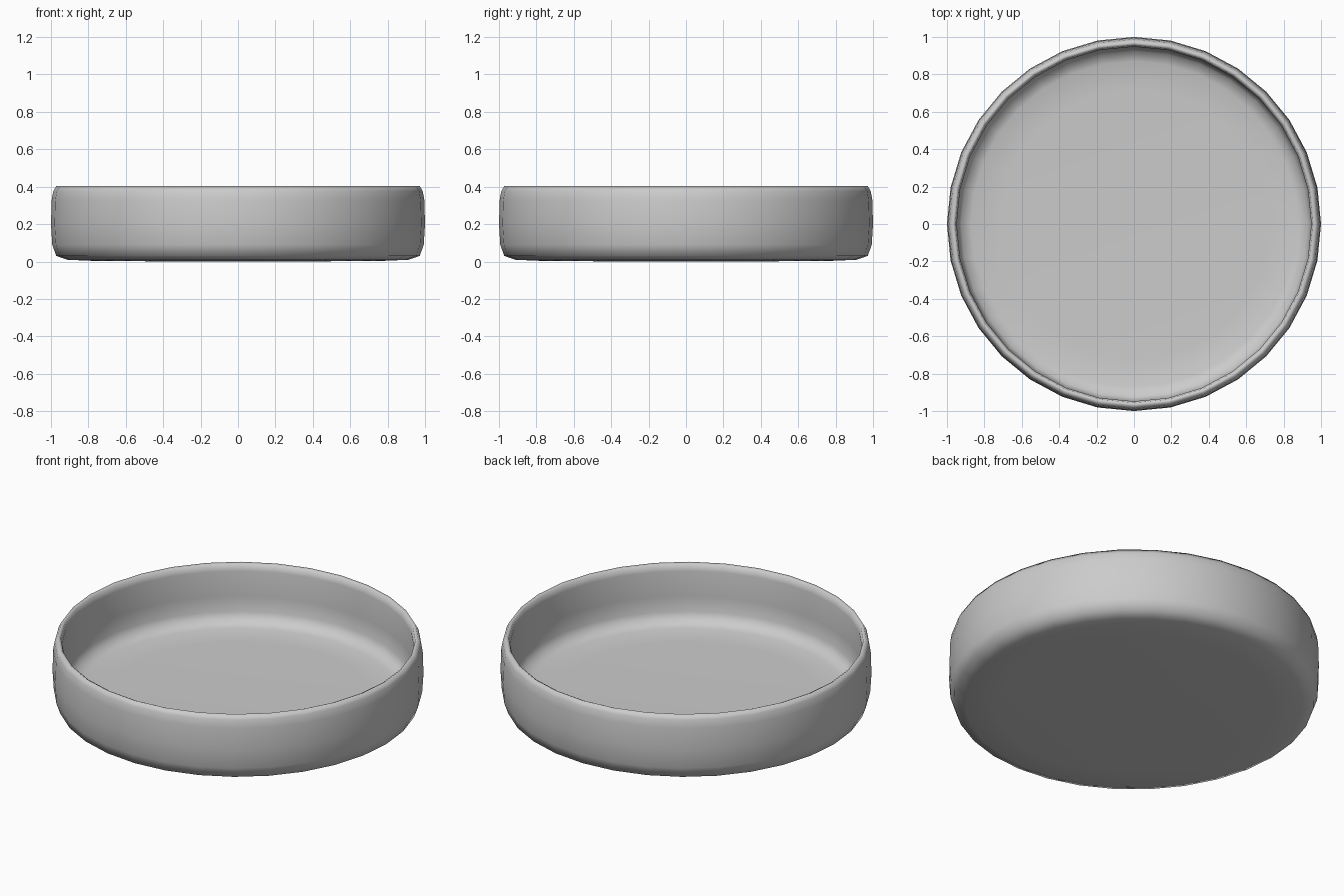
import bpy, bmesh, math

if "Cube" in bpy.data.objects:
    bpy.data.objects.remove(bpy.data.objects["Cube"])

SIDES = 32
# Closed half-section of the dish (radius, height), from underside centre round the rim to floor centre
profile = [(0, 0), (0.74, 0.002), (0.91, 0.009), (0.972, 0.03), (0.993, 0.09),
           (1.0, 0.20), (0.996, 0.33), (0.988, 0.375), (0.972, 0.403), (0.956, 0.395),
           (0.948, 0.36), (0.95, 0.21), (0.945, 0.12), (0.925, 0.075),
           (0.87, 0.057), (0.72, 0.051), (0, 0.05)]


def lathe(name, points, sides):
    bm = bmesh.new()
    rings = []
    for r, z in points:
        count = 1 if r == 0 else sides
        rings.append([bm.verts.new((r * math.cos(2 * math.pi * i / sides),
                                    r * math.sin(2 * math.pi * i / sides), z))
                      for i in range(count)])
    for a, b in zip(rings, rings[1:]):
        for i in range(sides):
            j = (i + 1) % sides
            if len(a) == 1:
                bm.faces.new((a[0], b[j], b[i]))
            elif len(b) == 1:
                bm.faces.new((a[i], a[j], b[0]))
            else:
                bm.faces.new((a[i], a[j], b[j], b[i]))
    bmesh.ops.recalc_face_normals(bm, faces=bm.faces)
    for f in bm.faces:
        f.smooth = True
    mesh = bpy.data.meshes.new(name)
    bm.to_mesh(mesh)
    bm.free()
    obj = bpy.data.objects.new(name, mesh)
    bpy.context.collection.objects.link(obj)
    return obj


# Shallow round dish with soft rim and rounded base
lathe("shallow_dish", profile, SIDES)
